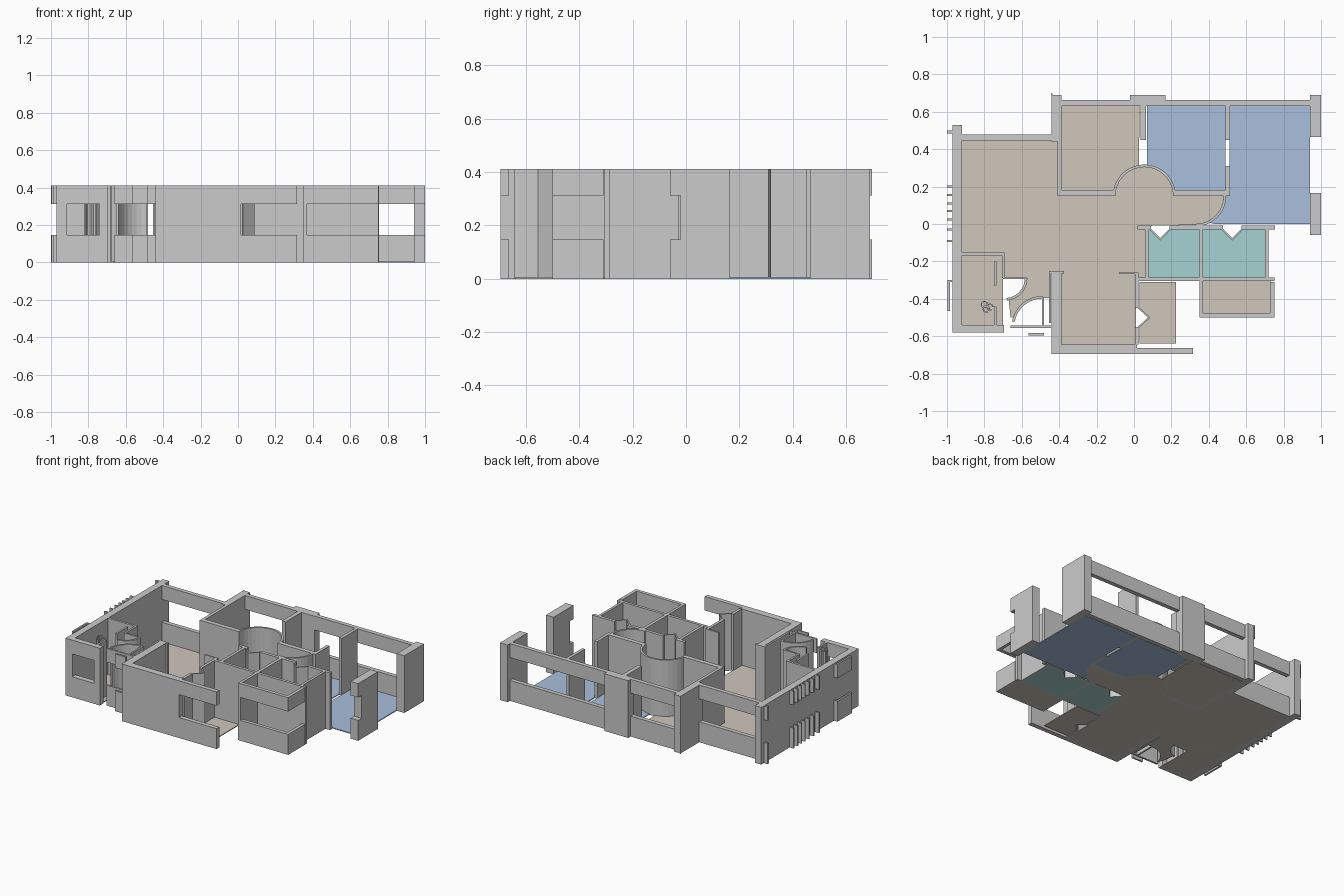
import bpy, bmesh, math

H, SILL, HEAD, SLAB = 0.412, 0.147, 0.312, 0.006


def material(name, rgb):
    m = bpy.data.materials.new(name)
    m.diffuse_color = (*rgb, 1)
    return m


def prism(bm, pts, z0, z1):
    """Extrude a plan outline between two heights."""
    lo = [bm.verts.new((x, y, z0)) for x, y in pts]
    hi = [bm.verts.new((x, y, z1)) for x, y in pts]
    n = len(pts)
    bm.faces.new(lo[::-1])
    bm.faces.new(hi)
    for i in range(n):
        j = (i + 1) % n
        bm.faces.new((lo[i], lo[j], hi[j], hi[i]))


def rect(x0, x1, y0, y1):
    return [(x0, y0), (x1, y0), (x1, y1), (x0, y1)]


def part(name, outlines, spans=((0, H),), mat=None):
    """One object made of plan outlines, each repeated for the height spans."""
    bm = bmesh.new()
    for pts in outlines:
        for z0, z1 in spans:
            prism(bm, pts, z0, z1)
    bmesh.ops.recalc_face_normals(bm, faces=bm.faces)
    me = bpy.data.meshes.new(name)
    bm.to_mesh(me)
    bm.free()
    ob = bpy.data.objects.new(name, me)
    bpy.context.collection.objects.link(ob)
    if mat:
        me.materials.append(mat)
    return ob


def walls(name, *rects):
    return part(name, [rect(*r) for r in rects])


def windowed(name, *rects):
    return part(name, [rect(*r) for r in rects], ((0, SILL), (HEAD, H)))


def arc(cx, cy, r, a0, a1, n=10):
    return [(cx + r * math.cos(math.radians(a0 + (a1 - a0) * i / n)),
             cy + r * math.sin(math.radians(a0 + (a1 - a0) * i / n))) for i in range(n + 1)]


def arc_wall(name, cx, cy, r, a0, a1, n=10, t=0.014):
    return part(name, [arc(cx, cy, r, a0, a1, n) + arc(cx, cy, r - t, a0, a1, n)[::-1]])


beige = material("beige_floor", (0.62, 0.57, 0.50))
blue = material("blue_floor", (0.40, 0.53, 0.72))
teal = material("teal_floor", (0.38, 0.65, 0.64))


def floor(name, pts, mat):
    return part(name, [pts], ((0, SLAB),), mat)


# Floors
floor("living_floor",
      [(-0.92, 0.45), (-0.92, -0.155), (-0.695, -0.155), (-0.695, -0.285), (-0.575, -0.285)]
      + arc(-0.69, -0.29, 0.115, 0, -80, 6)[1:]
      + [(-0.66, -0.50)] + arc(-0.49, -0.55, 0.155, 160, 92, 6)
      + [(-0.45, -0.395), (-0.45, -0.255), (-0.39, -0.255), (-0.39, -0.65), (0.01, -0.65),
         (0.01, -0.29), (0.065, -0.29), (0.065, -0.01), (0.33, -0.005)]
      + arc(0.33, 0.15, 0.15, -85, 0, 6)
      + [(0.22, 0.155)] + arc(0.055, 0.15, 0.16, 5, 175, 12)
      + [(-0.41, 0.155), (-0.41, 0.45)], beige)
floor("bath_floor", rect(-0.92, -0.70, -0.55, -0.16), beige)
floor("back_room_floor",
      [(-0.39, 0.17), (-0.11, 0.17)] + arc(0.055, 0.15, 0.165, 170, 100, 6)
      + [(0.03, 0.63), (-0.39, 0.63)], beige)
floor("middle_bedroom_floor",
      [(0.07, 0.63), (0.07, 0.31)] + arc(0.055, 0.15, 0.165, 80, 10, 6)
      + [(0.49, 0.17), (0.49, 0.63)], blue)
floor("right_bedroom_floor",
      [(0.51, 0.63), (0.51, 0.15), (0.485, 0.15)] + arc(0.33, 0.15, 0.155, -5, -65, 5)
      + [(0.43, 0), (0.94, 0), (0.94, 0.63)], blue)
for name, x0, x1, c in (("left_wet_room_floor", 0.08, 0.348, 0.14),
                        ("right_wet_room_floor", 0.37, 0.70, 0.525)):
    floor(name, [(x0, -0.285), (x1, -0.285), (x1, -0.03), (c + 0.05, -0.03),
                 (c, -0.08), (c - 0.05, -0.03), (x0, -0.03)], teal)
floor("front_balcony_floor",
      [(0.03, -0.64), (0.225, -0.64), (0.225, -0.31), (0.03, -0.31), (0.03, -0.45),
       (0.08, -0.50), (0.03, -0.55)], beige)
floor("service_balcony_floor", rect(0.365, 0.73, -0.48, -0.30), beige)

# Outer walls
walls("left_wall", (-0.97, -0.92, -0.58, 0.53))
walls("front_wall", (-0.44, 0.015, -0.695, -0.645))
walls("front_side_wall", (-0.44, -0.388, -0.645, -0.40), (-0.44, -0.388, -0.40, -0.265))
walls("back_pillars", (-0.44, -0.388, 0.44, 0.69), (-0.022, 0.168, 0.63, 0.69),
      (0.94, 1.0, 0.465, 0.69))
walls("right_pillar", (0.94, 1.0, -0.02, 0.165))
walls("bath_front_wall", (-0.92, -0.915, -0.58, -0.54), (-0.74, -0.695, -0.58, -0.54))

# Parapets with lintels over the window openings
windowed("left_back_window_wall", (-0.92, -0.44, 0.447, 0.478))
windowed("back_window_walls", (-0.388, -0.022, 0.632, 0.663), (0.168, 0.94, 0.632, 0.663))
windowed("back_pillar_trim", (-0.445, -0.435, 0.69, 0.697))
windowed("right_pillar_trim", (0.94, 1.0, -0.06, -0.02))
windowed("front_balcony_parapet", (0.015, 0.315, -0.695, -0.663))
windowed("service_balcony_parapet", (0.37, 0.75, -0.50, -0.475), (0.727, 0.75, -0.475, -0.31))
windowed("bath_window_wall", (-0.915, -0.74, -0.58, -0.54))

# Interior walls
walls("back_room_walls", (-0.41, -0.388, 0.15, 0.45), (-0.388, -0.11, 0.15, 0.183))
walls("bedroom_walls", (0.035, 0.065, 0.45, 0.632), (0.49, 0.512, 0.45, 0.632),
      (0.49, 0.512, 0.15, 0.31), (0.22, 0.49, 0.15, 0.183))
walls("wet_room_walls", (0.06, 0.08, -0.305, -0.03), (0.348, 0.37, -0.285, -0.03),
      (0.70, 0.718, -0.305, -0.03), (0.02, 0.75, -0.305, -0.285),
      (0.02, 0.09, -0.03, -0.008), (0.19, 0.475, -0.03, -0.008),
      (0.575, 0.755, -0.03, -0.008))
walls("balcony_walls", (0.005, 0.025, -0.645, -0.55), (0.005, 0.025, -0.45, -0.26),
      (0.35, 0.37, -0.50, -0.305), (-0.08, 0.005, -0.268, -0.258))
walls("bath_walls", (-0.92, -0.692, -0.168, -0.152), (-0.705, -0.692, -0.29, -0.168),
      (-0.748, -0.735, -0.54, -0.44), (-0.748, -0.735, -0.33, -0.20),
      (-0.70, -0.58, -0.295, -0.283))
walls("entry_walls", (-0.492, -0.48, -0.55, -0.39), (-0.455, -0.443, -0.53, -0.25),
      (-0.45, -0.375, -0.265, -0.25))
windowed("entry_front_parapet", (-0.66, -0.44, -0.556, -0.542), (-0.565, -0.48, -0.595, -0.583))

# Folding doors: V-shaped panels in plan
for name, c in (("left_folding_door", 0.14), ("right_folding_door", 0.525)):
    part(name, [[(c - 0.055, -0.02), (c, -0.075), (c + 0.055, -0.02), (c + 0.055, -0.032),
                 (c, -0.088), (c - 0.055, -0.032)]])
part("balcony_folding_door", [[(0.015, -0.445), (0.075, -0.50), (0.015, -0.555),
                               (0.027, -0.555), (0.087, -0.50), (0.027, -0.445)]])

# Swing-door arcs
arc_wall("bedroom_door_arcs", 0.055, 0.15, 0.168, 0, 180, 18)
arc_wall("corridor_door_arc", 0.33, 0.15, 0.163, -90, 0)
arc_wall("bath_door_arc", -0.69, -0.29, 0.12, -85, 0, 8)
arc_wall("entry_door_arc", -0.49, -0.55, 0.165, 90, 170, 8)

# Bath fixtures: thin full-height rings
for i, (x, y) in enumerate(((-0.80, -0.43), (-0.77, -0.445), (-0.79, -0.455))):
    arc_wall(f"bath_fixture_{i + 1}", x, y, 0.02, 0, 300, 8, 0.007)

# Fins and brackets on the left facade
windowed("left_fins", *[(-1.0, -0.97, y - 0.005, y + 0.005)
                        for y in (0.20, 0.155, 0.11, 0.07, 0.025, -0.03, -0.09)])
windowed("left_brackets", (-1.0, -0.97, 0.485, 0.50), (-0.998, -0.985, -0.465, -0.30),
         (-0.985, -0.97, -0.31, -0.30))
